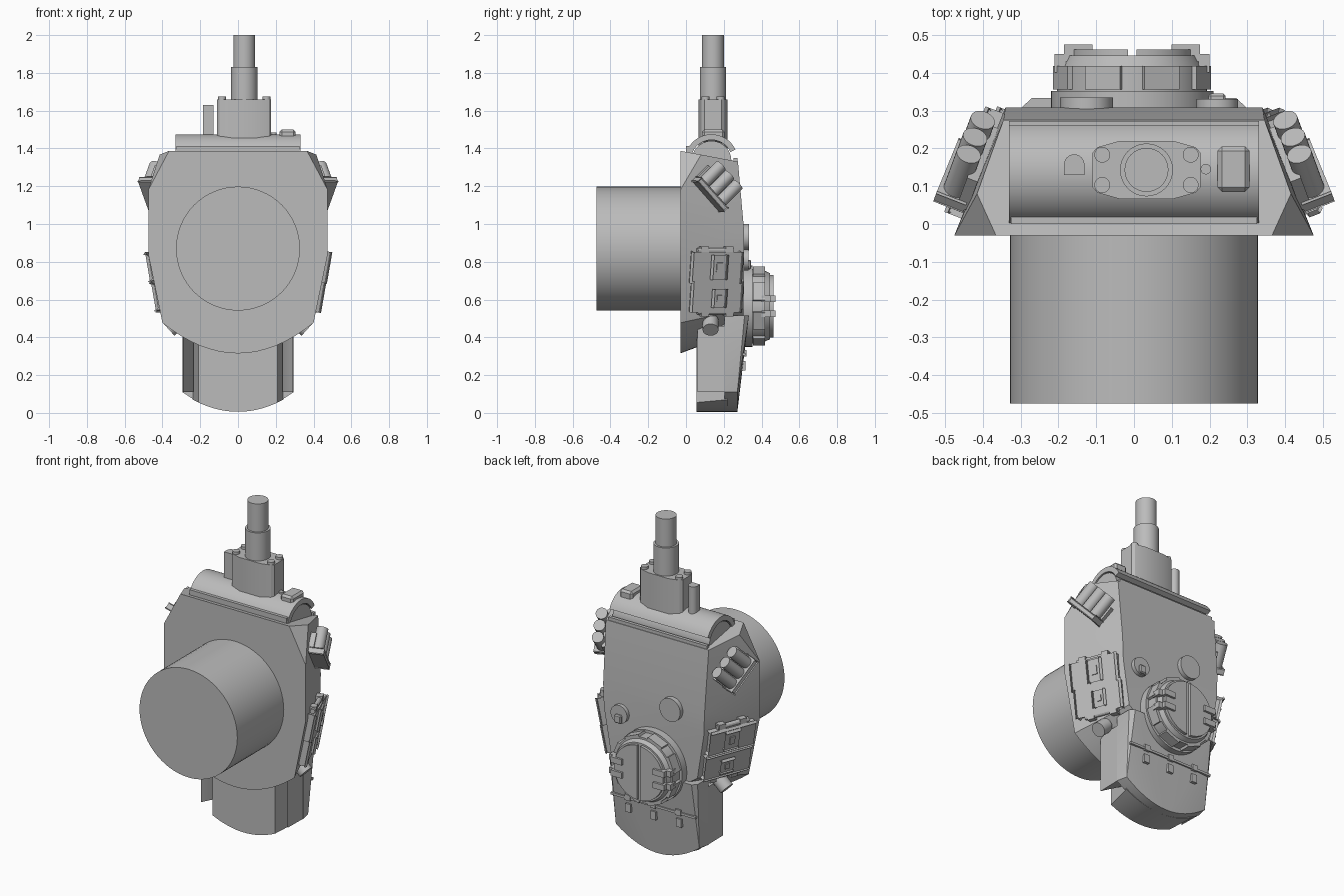
import bpy, bmesh, math
from mathutils import Vector, Matrix

cube = bpy.data.objects.get("Cube")
if cube:
    bpy.data.objects.remove(cube)

grey = bpy.data.materials.new("plain grey")
grey.use_nodes = True
grey.diffuse_color = (0.5, 0.5, 0.5, 1)
grey.node_tree.nodes["Principled BSDF"].inputs["Base Color"].default_value = (0.5, 0.5, 0.5, 1)


def finish(name, bm):
    bmesh.ops.recalc_face_normals(bm, faces=bm.faces)
    me = bpy.data.meshes.new(name)
    bm.to_mesh(me)
    bm.free()
    me.materials.append(grey)
    me.shade_smooth()
    me.set_sharp_from_angle(angle=math.radians(28))
    ob = bpy.data.objects.new(name, me)
    bpy.context.collection.objects.link(ob)
    return ob


def hull(name, pts):
    bm = bmesh.new()
    for p in pts:
        bm.verts.new(p)
    out = bmesh.ops.convex_hull(bm, input=bm.verts)
    loose = [v for v in out["geom_interior"] if isinstance(v, bmesh.types.BMVert)]
    bmesh.ops.delete(bm, geom=loose, context="VERTS")
    bmesh.ops.dissolve_limit(bm, angle_limit=0.01, verts=bm.verts, edges=bm.edges)
    return finish(name, bm)


def rod(name, p, q, r, segs=32, r2=None):
    p, q = Vector(p), Vector(q)
    bm = bmesh.new()
    turn = (q - p).to_track_quat("Z", "Y").to_matrix().to_4x4()
    bmesh.ops.create_cone(bm, cap_ends=True, segments=segs, radius1=r, radius2=r2 or r,
                          depth=(q - p).length, matrix=Matrix.Translation((p + q) / 2) @ turn)
    return finish(name, bm)


def box(name, centre, size, axes=None, bevel=0):
    bm = bmesh.new()
    bmesh.ops.create_cube(bm, size=1)
    rot = Matrix(axes).transposed().to_4x4() if axes else Matrix.Identity(4)
    bm.transform(Matrix.Translation(centre) @ rot @ Matrix.Diagonal((*size, 1)))
    if bevel:
        bmesh.ops.bevel(bm, geom=bm.edges, offset=bevel, segments=1, affect="EDGES")
    return finish(name, bm)


def tube_sector(name, half, cy, cz, r_in, r_out, a0, a1, n=24):
    """Curved shell running along x."""
    bm = bmesh.new()
    rings = []
    for i in range(n + 1):
        a = math.radians(a0 + (a1 - a0) * i / n)
        rings.append([bm.verts.new((x, cy + r * math.cos(a), cz + r * math.sin(a)))
                      for x, r in ((-half, r_in), (half, r_in), (half, r_out), (-half, r_out))])
    for a, b in zip(rings, rings[1:]):
        for k in range(4):
            bm.faces.new((a[k], a[(k + 1) % 4], b[(k + 1) % 4], b[k]))
    bm.faces.new(rings[0])
    bm.faces.new(rings[-1])
    return finish(name, bm)


def arc(half, edge, low, y, n=16):
    """Shallow curve in the xz plane that dips to low at x = 0."""
    return [(half * t, y, low + (edge - low) * t * t) for t in (2 * i / n - 1 for i in range(n + 1))]


# turret shell and ring
body = arc(0.40, 0.477, 0.315, -0.03) + arc(0.29, 0.55, 0.44, 0.305)
for s in (1, -1):
    body += [(s * x, y, z) for x, y, z in (
        (0.365, -0.03, 1.387), (0.475, -0.03, 1.18), (0.475, -0.03, 0.84),
        (0.415, 0.08, 1.367), (0.345, 0.275, 1.33), (0.34, 0.308, 0.96), (0.335, 0.308, 0.82))]
hull("turret_shell", body)
rod("ring_cylinder", (0, -0.475, 0.87), (0, -0.02, 0.87), 0.328, 64)

# curved gun mantlet
rod("mantlet_core", (-0.325, 0.135, 1.335), (0.325, 0.135, 1.335), 0.105, 48)
tube_sector("mantlet_cover", 0.33, 0.135, 1.335, 0.11, 0.14, 25, 180)
box("mantlet_front_lip", (0, 0.01, 1.395), (0.65, 0.02, 0.035))
box("mantlet_rear_lip", (0, 0.262, 1.335), (0.66, 0.02, 0.03))

# gun with its bolted base
gx, gy = 0.033, 0.143
outline = [(0.07, 0.077), (0.13, 0.06), (0.143, 0.045)]
hull("gun_base", [(gx + sx * x, gy + sy * y, z) for x, y in outline
                  for sx in (1, -1) for sy in (1, -1) for z in (1.40, 1.66)])
for sx in (1, -1):
    for sy in (1, -1):
        bx, by = gx + sx * 0.117, gy + sy * 0.04
        rod("base_bolt", (bx, by, 1.65), (bx, by, 1.675), 0.021, 16)
rod("gun_sleeve", (gx, gy, 1.6), (gx, gy, 1.83), 0.07)
rod("gun_barrel", (gx, gy, 1.8), (gx, gy, 2.0), 0.058)
hull("side_gun", [(-0.158 + 0.027 * math.cos(a), 0.157 + 0.027 * math.sin(a), z)
                  for z in (1.4, 1.63) for a in (math.pi * i / 12 for i in range(13))]
     + [(-0.158 + dx, 0.13, z) for dx in (-0.027, 0.027) for z in (1.4, 1.63)])
box("sight_block", (0.263, 0.145, 1.465), (0.085, 0.12, 0.07), bevel=0.012)
rod("sight_pin", (0.19, 0.145, 1.45), (0.19, 0.145, 1.485), 0.014, 16)

# rear bustle, a wide back box with a narrower front rib
hull("bustle_box", arc(0.295, 0.11, 0.006, 0.205) + arc(0.28, 0.11, 0.006, 0.272)
     + [(s * x, y, 0.515) for s in (1, -1) for x, y in ((0.295, 0.205), (0.295, 0.31), (0.27, 0.333))])
hull("bustle_rib", arc(0.21, 0.055, 0.006, 0.055) + arc(0.24, 0.07, 0.006, 0.22)
     + [(s * x, y, 0.48) for s in (1, -1) for x, y in ((0.21, 0.055), (0.24, 0.22))])
for s in (1, -1):
    hull("bustle_flange", [(s * x, y, z) for z in (0.11, 0.46)
                           for x, y in ((0.29, 0.06), (0.293, 0.21), (0.235, 0.21), (0.235, 0.17))])
box("bustle_rail", (0, 0.308, 0.31), (0.57, 0.016, 0.014))
for x in (-0.17, 0, 0.17):
    box("rail_hinge", (x, 0.308, 0.315), (0.035, 0.026, 0.035))
    box("rail_hook", (x, 0.302, 0.25), (0.035, 0.026, 0.05))

# commander's cupola
cx, cz = -0.005, 0.565
rod("cupola_base", (cx, 0.28, cz), (cx, 0.352, cz), 0.215, 48)
rod("cupola_ring", (cx, 0.35, cz), (cx, 0.418, cz), 0.198, 48)
for i in range(8):
    a = math.tau * (i + 0.5) / 8
    out, side = Vector((math.cos(a), 0, math.sin(a))), Vector((-math.sin(a), 0, math.cos(a)))
    box("vision_block", Vector((cx, 0.387, cz)) + out * 0.188, (0.035, 0.062, 0.1),
        (out, Vector((0, 1, 0)), side))
rod("cupola_rim", (cx, 0.418, cz), (cx, 0.445, cz), 0.187, 48, 0.175)
for s in (1, -1):
    arc_pts = [math.radians(-86 + 172 * i / 20) for i in range(21)]
    hull("hatch_half", [(cx + s * 0.165 * math.cos(a), y, cz + 0.165 * math.sin(a))
                        for a in arc_pts for y in (0.43, 0.462)])
    for dz in (-0.04, 0.04):
        box("hatch_hinge", (cx + s * 0.142, 0.452, cz + dz), (0.075, 0.046, 0.035))
        box("hinge_foot", (cx + s * 0.19, 0.425, cz + dz), (0.03, 0.05, 0.035))

# roof discs
rod("roof_vent", (-0.125, 0.29, 0.93), (-0.125, 0.334, 0.93), 0.07)
rod("roof_periscope", (0.22, 0.29, 0.81), (0.22, 0.33, 0.81), 0.055)
box("periscope_block", (0.22, 0.325, 0.785), (0.045, 0.04, 0.05), bevel=0.006)


# side fittings follow the sloping side walls
def wall(s, y, z):
    return Vector((s * (0.475 - 0.39 * (y + 0.03) - 0.2 * max(0, 0.84 - z)), y, z))


def side_box(name, s, y, z, dy, dz, lift, depth, bevel=0):
    u = (wall(s, y + 0.01, z) - wall(s, y, z)).normalized()
    w = u.cross(wall(s, y, z + 0.01) - wall(s, y, z)).normalized()
    w = w if w.x * s > 0 else -w
    v = w.cross(u)
    box(name, wall(s, y, z) + w * (lift - depth / 2), (dy * 1.06, dz, depth), (u, v, w), bevel)


for s in (1, -1):
    # stowage bins
    for z, pz, size in ((0.775, 0.78, (0.07, 0.11)), (0.62, 0.615, (0.06, 0.075))):
        side_box("stowage_bin", s, 0.15, z, 0.26, 0.145, 0.035, 0.07, 0.012)
        side_box("bin_latch_plate", s, 0.16, pz, *size, 0.048, 0.03, 0.012)
        side_box("bin_latch", s, 0.16, pz, size[0] * 0.45, size[1] * 0.45, 0.054, 0.03)
    for z in (0.86, 0.535):
        rod("bin_bar", wall(s, 0.06, z) + Vector((s * 0.018, 0, 0)),
            wall(s, 0.25, z) + Vector((s * 0.018, 0, 0)), 0.014, 12)
        for y in (0.09, 0.22):
            side_box("bar_bracket", s, y, z, 0.04, 0.04, 0.034, 0.05)
    rod("lower_plug", (s * 0.31, 0.13, 0.49), (s * 0.365, 0.13, 0.44), 0.042, 24)

    # smoke launchers
    axis = Vector((s * -0.25, 0.68, 0.69)).normalized()
    tips = [Vector((s * x, y, z)) for x, y, z in
            ((0.437, 0.185, 1.31), (0.42, 0.23, 1.26), (0.40, 0.275, 1.21))]
    for tip in tips:
        rod("smoke_tube", tip - axis * 0.15, tip, 0.033, 24)
    row = (tips[2] - tips[0]).normalized()
    out = axis.cross(row).normalized()
    out = out if out.x * s > 0 else -out
    row = out.cross(axis)
    box("launcher_foot", tips[1] - axis * 0.15, (0.22, 0.03, 0.075), (row, axis, out), 0.005)
    box("launcher_back", tips[1] - axis * 0.1 - out * 0.035, (0.22, 0.11, 0.03), (row, axis, out))
